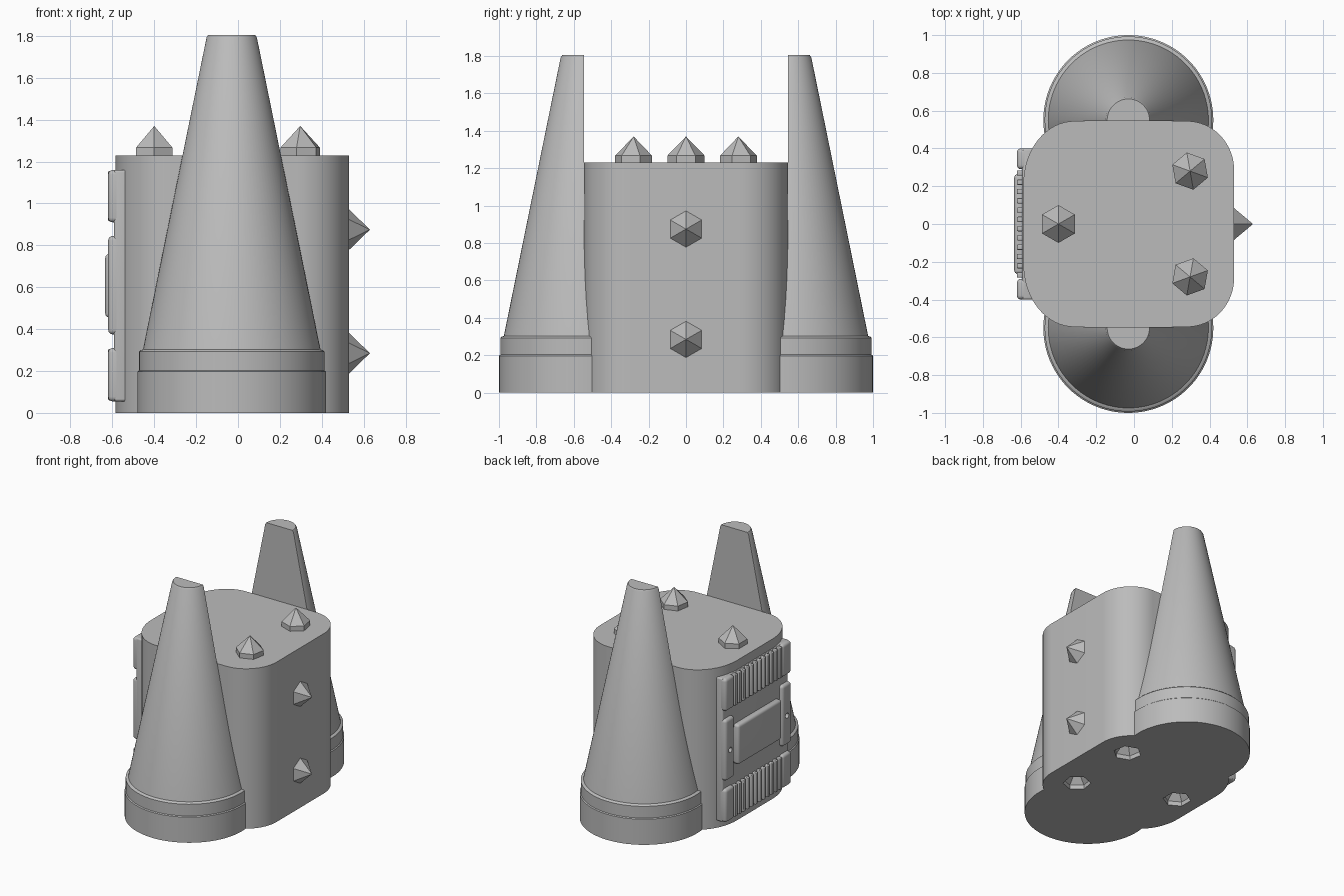
import bpy, bmesh, math
from mathutils import Matrix

old = bpy.data.objects.get("Cube")
if old:
    bpy.data.objects.remove(old, do_unlink=True)

GREY = (0.5, 0.5, 0.5, 1)
mat = bpy.data.materials.new("plain grey")
mat.use_nodes = True
mat.diffuse_color = GREY
mat.node_tree.nodes["Principled BSDF"].inputs["Base Color"].default_value = GREY


def finish(name, bm, smooth=False):
    bmesh.ops.recalc_face_normals(bm, faces=bm.faces)
    mesh = bpy.data.meshes.new(name)
    bm.to_mesh(mesh)
    bm.free()
    mesh.materials.append(mat)
    ob = bpy.data.objects.new(name, mesh)
    bpy.context.collection.objects.link(ob)
    if smooth:
        smooth_shade(ob)
    return ob


def activate(ob):
    bpy.ops.object.select_all(action='DESELECT')
    ob.select_set(True)
    bpy.context.view_layer.objects.active = ob


def smooth_shade(ob):
    activate(ob)
    bpy.ops.object.shade_smooth_by_angle(angle=math.radians(30))


def cut(ob, cutter):
    cutter.hide_render = True
    mod = ob.modifiers.new("cut", 'BOOLEAN')
    mod.operation = 'DIFFERENCE'
    mod.solver = 'EXACT'
    mod.object = cutter
    activate(ob)
    bpy.ops.object.modifier_apply(modifier=mod.name)
    bpy.data.objects.remove(cutter, do_unlink=True)


def box(name, x, y, z, bevel=0.0, smooth=False):
    """Box from (min, max) pairs, with optional rounded edges."""
    bm = bmesh.new()
    bmesh.ops.create_cube(bm, size=1)
    for v in bm.verts:
        v.co = [(a + b) / 2 + c * (b - a) for (a, b), c in zip((x, y, z), v.co)]
    if bevel:
        bmesh.ops.bevel(bm, geom=bm.edges[:], offset=bevel, segments=4,
                        profile=0.5, affect='EDGES')
    return finish(name, bm, smooth or bevel > 0)


def lathe(name, profile, steps, matrix, smooth):
    bm = bmesh.new()
    vs = [bm.verts.new((r, 0, z)) for r, z in profile]
    edges = [bm.edges.new(p) for p in zip(vs, vs[1:])]
    bmesh.ops.spin(bm, geom=vs + edges, cent=(0, 0, 0), axis=(0, 0, 1),
                   angle=math.tau, steps=steps, use_merge=True)
    bmesh.ops.remove_doubles(bm, verts=bm.verts, dist=1e-4)
    bm.transform(matrix)
    return finish(name, bm, smooth)


def spike(name, pos, turn=0, tilt=0):
    """Six-sided stud: short prism with a pyramid on top."""
    m = (Matrix.Translation(pos) @ Matrix.Rotation(math.radians(tilt), 4, 'Y')
         @ Matrix.Rotation(math.radians(turn), 4, 'Z'))
    return lathe(name, [(0, 0), (0.1, 0), (0.1, 0.037), (0, 0.14)], 6, m, False)


# Body: rounded block, with softer corners on the panel side
TOP = 1.23
corners = [(0.28, 0.285, 0.25, 0.26, 0), (-0.315, 0.215, 0.27, 0.33, 90),
           (-0.315, -0.215, 0.27, 0.33, 180), (0.28, -0.285, 0.25, 0.26, 270)]
bm = bmesh.new()
outline = []
for cx, cy, rx, ry, start in corners:
    for i in range(17):
        a = math.radians(start + 90 * i / 16)
        outline.append(bm.verts.new((cx + rx * math.cos(a), cy + ry * math.sin(a), 0)))
base = bm.faces.new(outline)
up = bmesh.ops.extrude_face_region(bm, geom=[base])["geom"]
bmesh.ops.translate(bm, vec=(0, 0, TOP),
                    verts=[v for v in up if isinstance(v, bmesh.types.BMVert)])
if not any(f.normal.z < -0.5 for f in bm.faces) and not base.is_valid:
    bm.faces.new(outline)
body = finish("body", bm)

# Studs on top, with matching sockets underneath
studs = [("rear", -0.4, 0, 30), ("front", 0.297, -0.28, 20), ("back", 0.297, 0.28, -20)]
for label, x, y, turn in studs:
    spike(label + "_top_stud", (x, y, TOP), turn)
    cut(body, spike("socket_cutter", (x, y, -0.004), turn))
smooth_shade(body)

# Studs on the side
for label, z in (("upper", 0.875), ("lower", 0.285)):
    spike(label + "_side_stud", (0.49, 0, z), 0, 90)

# Tall cones, sliced flat above the body
cone_profile = [(0, 0), (0.45, 0), (0.45, 0.197), (0.443, 0.203), (0.443, 0.293),
                (0.437, 0.299), (0.424, 0.303), (0.12, 1.793), (0.112, 1.805), (0, 1.805)]
for label, s in (("front", -1), ("back", 1)):
    cone = lathe(label + "_cone", cone_profile, 96,
                 Matrix.Translation((-0.03, s * 0.55, 0)), False)
    for reach, low in ((0.42, -1), (0.546, TOP - 0.02)):
        cut(cone, box("slice_cutter", (-1, 1), sorted((-s, s * reach)), (low, 3)))
    smooth_shade(cone)

# Side panel: back plate, edge strips with gaps, ribs and a raised centre block
box("panel_plate", (-0.592, -0.53), (-0.4, 0.4), (0.055, 1.16), 0.012)
sections = (("bottom", 0.055, 0.31), ("middle", 0.375, 0.845), ("top", 0.91, 1.16))
for side, s in (("front", -1), ("back", 1)):
    for label, low, high in sections:
        strip = box(f"{side}_{label}_strip", (-0.62, -0.55),
                    sorted((s * 0.29, s * 0.4)), (low, high), 0.022)
        if label == "middle":
            hole = Matrix.Translation((-0.65, s * 0.345, 0.6)) @ Matrix.Rotation(math.pi / 2, 4, 'Y')
            cut(strip, lathe("hole_cutter", [(0, 0), (0.02, 0), (0.02, 0.08), (0, 0.08)],
                             16, hole, False))
            smooth_shade(strip)

COUNT = 12
for label, low, high in (sections[0], sections[2]):
    for i in range(COUNT):
        y = -0.27 + 0.54 * i / (COUNT - 1)
        box(f"{label}_rib_{i + 1}", (-0.62, -0.57), (y - 0.014, y + 0.014),
            (low + 0.005, high - 0.005), 0.006)

box("panel_block", (-0.634, -0.57), (-0.265, 0.265), (0.455, 0.76), 0.02)
